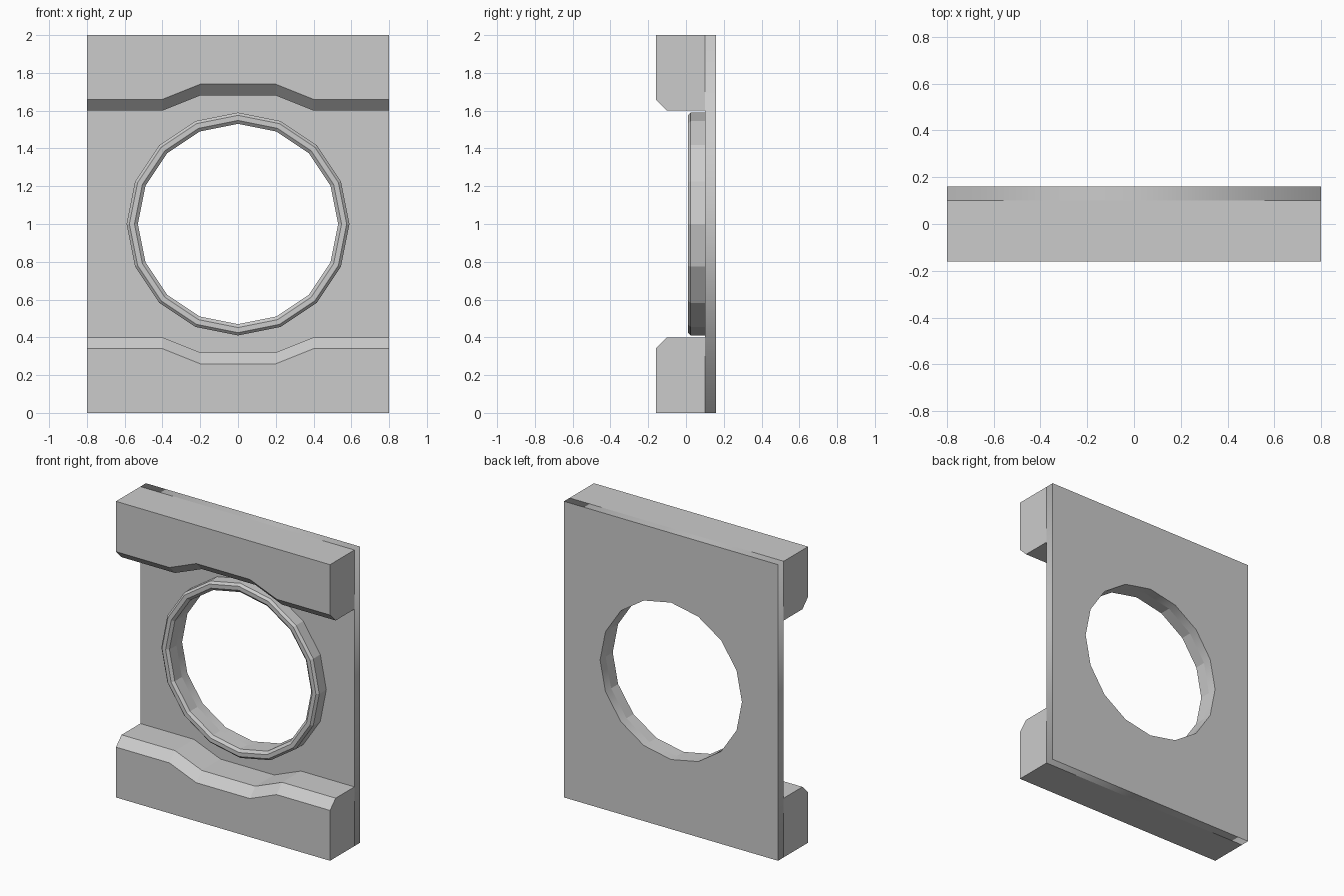
import bpy, bmesh
from math import sin, cos, pi

if "Cube" in bpy.data.objects:
    bpy.data.objects.remove(bpy.data.objects["Cube"])

SIDES = 16
CENTRE_Z = 1.0
HOLE_R = 0.53


def finish(name, bm):
    bmesh.ops.recalc_face_normals(bm, faces=bm.faces)
    mesh = bpy.data.meshes.new(name)
    bm.to_mesh(mesh)
    bm.free()
    obj = bpy.data.objects.new(name, mesh)
    bpy.context.collection.objects.link(obj)
    return obj


def circle(r):
    return [(r * sin(2 * pi * i / SIDES), CENTRE_Z + r * cos(2 * pi * i / SIDES))
            for i in range(SIDES)]


def skin(bm, rings, closed_rings, closed_path):
    """Join successive rows of vertices with quads."""
    count, n = len(rings), len(rings[0])
    for i in range(count if closed_path else count - 1):
        a, b = rings[i], rings[(i + 1) % count]
        for j in range(n if closed_rings else n - 1):
            k = (j + 1) % n
            bm.faces.new((a[j], a[k], b[k], b[j]))


# Back plate with the round hole, as a filled 2D curve
def back_plate():
    curve = bpy.data.curves.new("back_plate", 'CURVE')
    curve.dimensions = '2D'
    curve.fill_mode = 'BOTH'
    curve.extrude = 0.03
    for pts in ([(-0.8, 0), (0.8, 0), (0.8, 2), (-0.8, 2)], circle(HOLE_R)):
        spline = curve.splines.new('POLY')
        spline.points.add(len(pts) - 1)
        for p, (x, z) in zip(spline.points, pts):
            p.co = (x, z, 0, 1)
        spline.use_cyclic_u = True
    obj = bpy.data.objects.new("back_plate", curve)
    bpy.context.collection.objects.link(obj)
    obj.rotation_euler = (pi / 2, 0, 0)
    obj.location = (0, 0.13, 0)
    bpy.context.view_layer.objects.active = obj
    obj.select_set(True)
    bpy.ops.object.convert(target='MESH')


# Thick beam with chamfered, notched inner edge; flipped for the top
def beam(name, flip):
    bm = bmesh.new()
    rows = []
    for x, dip in [(-0.8, 0), (-0.4, 0), (-0.2, 0.08),
                   (0.2, 0.08), (0.4, 0), (0.8, 0)]:
        profile = [(0.1, 0), (-0.16, 0), (-0.16, 0.34 - dip),
                   (-0.10, 0.4 - dip), (0.1, 0.4 - dip)]
        rows.append([bm.verts.new((x, y, 2 - z if flip else z)) for y, z in profile])
    skin(bm, rows, True, False)
    bm.faces.new(rows[0])
    bm.faces.new(rows[-1])
    finish(name, bm)


# Raised bevelled rim around the hole
def rim():
    bm = bmesh.new()
    profile = [(0.59, 0.1), (0.59, 0.025), (0.575, 0.01),
               (0.548, 0.01), (HOLE_R, 0.025), (HOLE_R, 0.1)]
    rings = [[bm.verts.new((x, y, z)) for x, z in circle(r)] for r, y in profile]
    skin(bm, rings, True, False)
    finish("hole_rim", bm)


back_plate()
beam("bottom_beam", False)
beam("top_beam", True)
rim()
